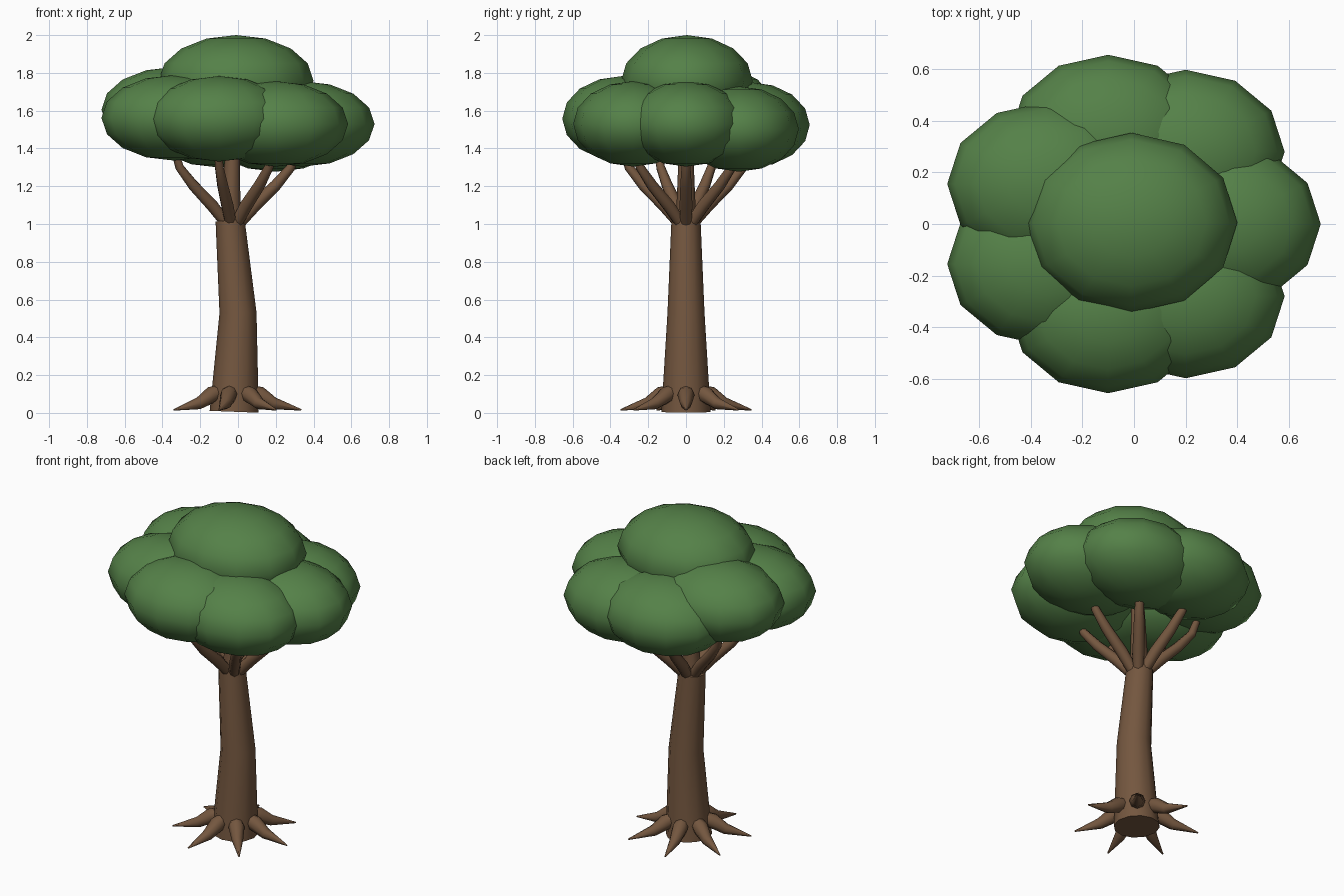
import bpy, bmesh, math
from mathutils import Vector

if "Cube" in bpy.data.objects:
    bpy.data.objects.remove(bpy.data.objects["Cube"])


def material(name, color):
    m = bpy.data.materials.new(name)
    m.diffuse_color = (*color, 1)
    m.use_nodes = True
    m.node_tree.nodes["Principled BSDF"].inputs["Base Color"].default_value = m.diffuse_color
    return m


BARK = material("bark_brown", (0.175, 0.095, 0.05))
LEAF = material("leaf_green", (0.09, 0.22, 0.065))


def finish(name, bm, mat, smooth_angle):
    bmesh.ops.recalc_face_normals(bm, faces=bm.faces)
    mesh = bpy.data.meshes.new(name)
    bm.to_mesh(mesh)
    bm.free()
    mesh.materials.append(mat)
    ob = bpy.data.objects.new(name, mesh)
    bpy.context.collection.objects.link(ob)
    bpy.ops.object.select_all(action='DESELECT')
    ob.select_set(True)
    bpy.context.view_layer.objects.active = ob
    bpy.ops.object.shade_smooth_by_angle(angle=math.radians(smooth_angle))
    return ob


def tube(name, points, radii, sides):
    """Capped tapering tube through the points."""
    bm = bmesh.new()
    pts = [Vector(p) for p in points]
    side = (pts[-1] - pts[0]).cross(Vector((0, 0, 1)))
    if side.length < 0.2:
        side = Vector((0, -1, 0))
    side.normalize()
    rings = []
    for i, (p, r) in enumerate(zip(pts, radii)):
        d = (pts[min(i + 1, len(pts) - 1)] - pts[max(i - 1, 0)]).normalized()
        up = side.cross(d).normalized()
        steps = [math.tau * k / sides for k in range(sides)]
        rings.append([bm.verts.new(p + r * (math.cos(a) * up + math.sin(a) * side))
                      for a in steps])
    for a, b in zip(rings, rings[1:]):
        for k in range(sides):
            n = (k + 1) % sides
            bm.faces.new((a[k], a[n], b[n], b[k]))
    bm.faces.new(rings[0])
    bm.faces.new(rings[-1])
    return finish(name, bm, BARK, 50)


def blob(name, center, size):
    """Flattened leaf clump."""
    bm = bmesh.new()
    bmesh.ops.create_uvsphere(bm, u_segments=12, v_segments=8, radius=1)
    for v in bm.verts:
        v.co = Vector(c + s * x for c, s, x in zip(center, size, v.co))
    return finish(name, bm, LEAF, 60)


def radial(angle, cx, profile):
    return [(cx + r * math.cos(angle), r * math.sin(angle), z) for r, z in profile]


# Trunk with a slight bend, and the leader that continues into the crown
tube("trunk", [(-0.02, 0, 0.006), (0, 0, 0.53), (-0.042, 0, 1.02)],
     [0.13, 0.098, 0.077], 12)
tube("center_branch", [(-0.04, 0, 0.98), (-0.032, 0, 1.3), (-0.02, 0, 1.65)],
     [0.055, 0.042, 0.03], 8)

# Seven roots and seven branches fanned around the trunk
for i in range(7):
    a = math.tau * i / 7
    tube(f"root_{i + 1}",
         radial(a, -0.02, [(0.08, 0.115), (0.135, 0.095), (0.21, 0.05), (0.355, 0.016)]),
         [0.035, 0.045, 0.032, 0.004], 8)
    tube(f"branch_{i + 1}",
         radial(a, -0.03, [(0.025, 0.99), (0.12, 1.1), (0.23, 1.205), (0.31, 1.3), (0.35, 1.42)]),
         [0.03, 0.034, 0.03, 0.024, 0.018], 8)

# Crown: a ring of leaf clumps with a larger one on top
CLUMPS = [(0.34, 0, 1.53), (0.2, 0.28, 1.503), (-0.1, 0.338, 1.525), (-0.34, 0.155, 1.605),
          (-0.34, -0.155, 1.562), (-0.1, -0.338, 1.557), (0.2, -0.28, 1.53)]
for i, c in enumerate(CLUMPS):
    blob(f"leaf_clump_{i + 1}", c, (0.383, 0.317, 0.226))
blob("top_leaf_clump", (-0.01, 0.005, 1.758), (0.41, 0.348, 0.242))
